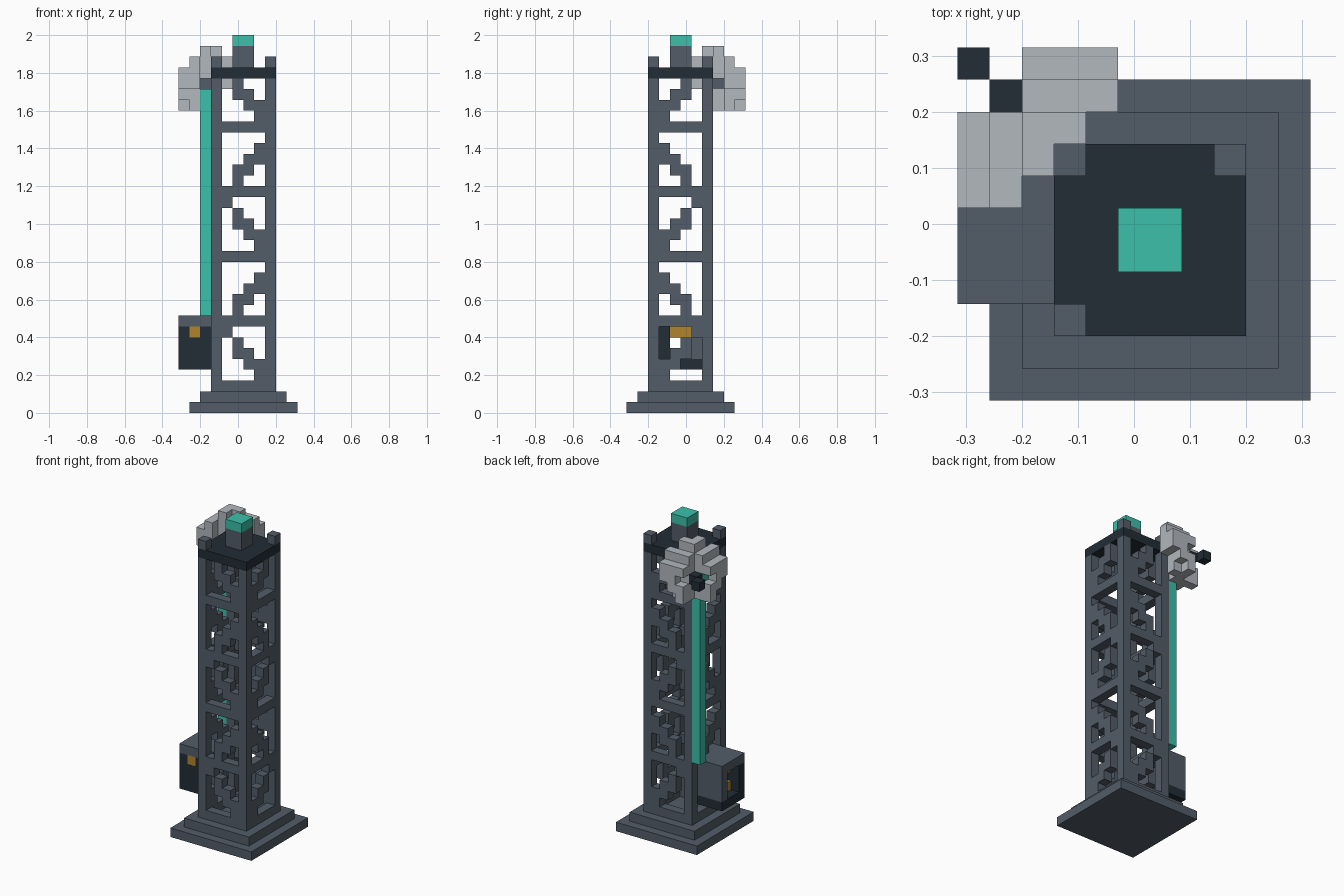
import bpy
import bmesh
from mathutils import Matrix, Vector

default_cube = bpy.data.objects.get("Cube")
if default_cube:
    bpy.data.objects.remove(default_cube, do_unlink=True)

UNIT = 2 / 35          # edge of one block
HALF = 11 / 2          # half of the footprint in blocks


def make_material(name, red, green, blue):
    """Flat material from display colour values."""
    linear = [((c / 255 + 0.055) / 1.055) ** 2.4 for c in (red, green, blue)]
    material = bpy.data.materials.new(name)
    material.use_nodes = True
    material.diffuse_color = (*linear, 1)
    shader = material.node_tree.nodes["Principled BSDF"]
    shader.inputs["Base Color"].default_value = (*linear, 1)
    shader.inputs["Roughness"].default_value = 0.8
    return material


slate = make_material("slate", 82, 92, 104)
dark = make_material("dark slate", 34, 45, 54)
light = make_material("light grey", 178, 184, 190)
teal = make_material("teal", 60, 192, 170)
amber = make_material("amber", 176, 132, 44)


def add_part(name, material, blocks):
    """Blocks are pairs of first cell and size, all in whole grid cells."""
    bm = bmesh.new()
    for start, size in blocks:
        size = Vector(size)
        centre = Vector(start) + size / 2 - Vector((HALF, HALF, 0))
        place = Matrix.Translation(centre * UNIT) @ Matrix.Diagonal((*(size * UNIT), 1))
        bmesh.ops.create_cube(bm, size=1, matrix=place)
    mesh = bpy.data.meshes.new(name)
    bm.to_mesh(mesh)
    bm.free()
    mesh.materials.append(material)
    part = bpy.data.objects.new(name, mesh)
    bpy.context.collection.objects.link(part)
    return part


# Stepped foot
add_part("base_plinth", slate, [((1, 0, 0), (10, 10, 1))])
add_part("base_step", slate, [((2, 1, 1), (8, 8, 1))])

# Square tower: posts, rings and zigzag braces
LEFT, RIGHT, FRONT, BACK = 3, 8, 2, 7
add_part("corner_posts", slate,
         [((x, y, 2), (1, 1, 29)) for x in (LEFT, RIGHT) for y in (FRONT, BACK)])

rings, braces = [], []
for section in range(5):
    floor = 2 + 6 * section
    rings += [((LEFT + 1, y, floor), (4, 1, 1)) for y in (FRONT, BACK)]
    rings += [((x, FRONT + 1, floor), (1, 4, 1)) for x in (LEFT, RIGHT)]
    for step in range(3):
        column = 5 + step
        rise = step if section % 2 else 2 - step
        z = floor + 1 + rise
        braces += [((column, y, z), (1, 1, 2)) for y in (FRONT, BACK)]
        braces += [((x, 10 - column, z), (1, 1, 2)) for x in (LEFT, RIGHT)]
    if section in (0, 2):
        z = floor + 5
        braces += [((4, y, z), (1, 1, 1)) for y in (FRONT, BACK)]
        braces += [((x, 6, z), (1, 1, 1)) for x in (LEFT, RIGHT)]
add_part("tower_rings", slate, rings)
add_part("tower_braces", slate, braces)

# Top platform with corner stubs and beacon
add_part("platform", dark, [((LEFT, FRONT, 31), (6, 6, 1))])
add_part("platform_stubs", slate,
         [((x, y, 32), (1, 1, 1)) for x, y in ((LEFT, FRONT), (LEFT, BACK), (RIGHT, BACK))])
add_part("beacon_base", slate, [((5, 4, 32), (2, 2, 2))])
add_part("beacon_lamp", teal, [((5, 4, 34), (2, 2, 1))])

# Vertical teal shaft at the rear corner
add_part("drive_shaft", teal, [((2, 7, 9), (1, 1, 21))])

# Diagonal wheel: columns of one half (x, y, bottom, height), mirrored across the axle
half_wheel = [
    (0, 6, 30, 2), (0, 7, 29, 3), (0, 8, 28, 2), (0, 8, 31, 1),
    (1, 6, 30, 3), (1, 7, 28, 2), (1, 7, 31, 2),
    (1, 8, 28, 2), (1, 8, 31, 2), (2, 7, 31, 3),
]
wheel = [((2, 8, 28), (1, 1, 2)), ((2, 8, 31), (1, 1, 3)), ((2, 9, 30), (1, 1, 1))]
for x, y, z, height in half_wheel:
    wheel.append(((x, y, z), (1, 1, height)))
    wheel.append(((10 - y, 10 - x, z), (1, 1, height)))
add_part("wheel", light, wheel)
add_part("wheel_hub", slate, [((2, 8, 30), (1, 1, 1))])
add_part("wheel_light", teal, [((1, 8, 30), (1, 1, 1))])
add_part("wheel_axle", dark, [((1, 9, 30), (1, 1, 1)), ((0, 10, 30), (1, 1, 1))])

# Hollow cabin on the side of the tower
add_part("cabin_roof", slate, [((0, 3, 8), (3, 4, 1))])
add_part("cabin_floor", dark, [((0, 3, 4), (3, 4, 1))])
add_part("cabin_front_wall", dark,
         [((0, 3, 5), (3, 1, 2)), ((0, 3, 7), (1, 1, 1)), ((2, 3, 7), (1, 1, 1))])
add_part("cabin_back_wall", slate, [((0, 6, 5), (3, 1, 3))])
add_part("cabin_lamps", amber, [((1, 3, 7), (1, 3, 1)), ((1, 4, 5), (1, 2, 1))])
